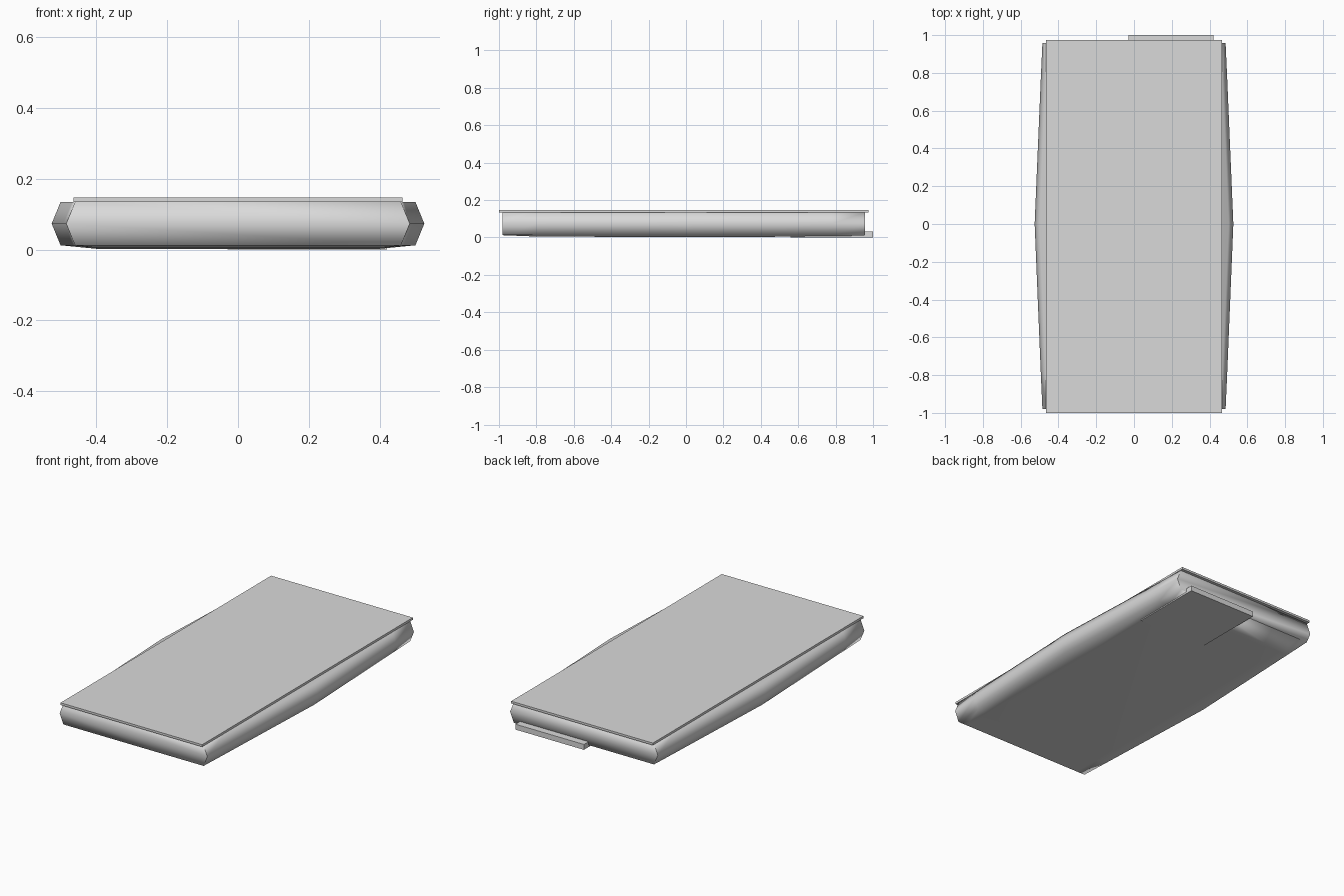
import bpy, bmesh
from mathutils import Vector

old = bpy.data.objects.get("Cube")
if old:
    bpy.data.objects.remove(old, do_unlink=True)

grey = bpy.data.materials.new("light grey")
grey.use_nodes = True
colour = (0.7, 0.7, 0.7, 1)
grey.diffuse_color = colour
grey.node_tree.nodes["Principled BSDF"].inputs["Base Color"].default_value = colour


def finish(name, bm):
    bmesh.ops.recalc_face_normals(bm, faces=bm.faces)
    mesh = bpy.data.meshes.new(name)
    bm.to_mesh(mesh)
    bm.free()
    mesh.materials.append(grey)
    obj = bpy.data.objects.new(name, mesh)
    bpy.context.collection.objects.link(obj)
    return obj


def box(name, low, high):
    low, high = Vector(low), Vector(high)
    bm = bmesh.new()
    bmesh.ops.create_cube(bm, size=1)
    bmesh.ops.scale(bm, vec=high - low, verts=bm.verts)
    bmesh.ops.translate(bm, vec=(low + high) / 2, verts=bm.verts)
    return finish(name, bm)


# Case: six-sided cross-sections, widest in the middle, with a shallow belly
# (y, half width, belly height)
stations = [(-0.98, 0.485, 0.012), (-0.8, 0.493, 0.005), (0, 0.526, 0.002),
            (0.78, 0.493, 0.005), (0.957, 0.485, 0.012)]
bm = bmesh.new()
rings = []
for y, w, belly in stations:
    half = [(0.4, belly), (w - 0.025, 0.012), (w, 0.073), (w - 0.025, 0.134)]
    section = half + [(-x, z) for x, z in reversed(half)]
    rings.append([bm.verts.new((x, y, z)) for x, z in section])
for a, b in zip(rings, rings[1:]):
    for i in range(len(a)):
        j = (i + 1) % len(a)
        bm.faces.new((a[i], a[j], b[j], b[i]))
for ring in (rings[0], rings[-1]):
    for i in range(3):
        bm.faces.new((ring[i], ring[i + 1], ring[6 - i], ring[7 - i]))
for face in bm.faces:
    face.smooth = True
# Crease across the belly near the front
bm.edges.get((rings[1][0], rings[1][-1])).smooth = False
# Creases between the flat ends and the sides
for ring in (rings[0], rings[-1]):
    for i in (1, 2, 4, 5):
        bm.edges.get((ring[i], ring[i + 1])).smooth = False
finish("case", bm)

# Thin front panel lying on the case, and the block under its back end
box("screen_panel", (-0.465, -1, 0.134), (0.465, 0.975, 0.147))
box("rear_block", (-0.03, 0.56, 0), (0.42, 1, 0.032))
